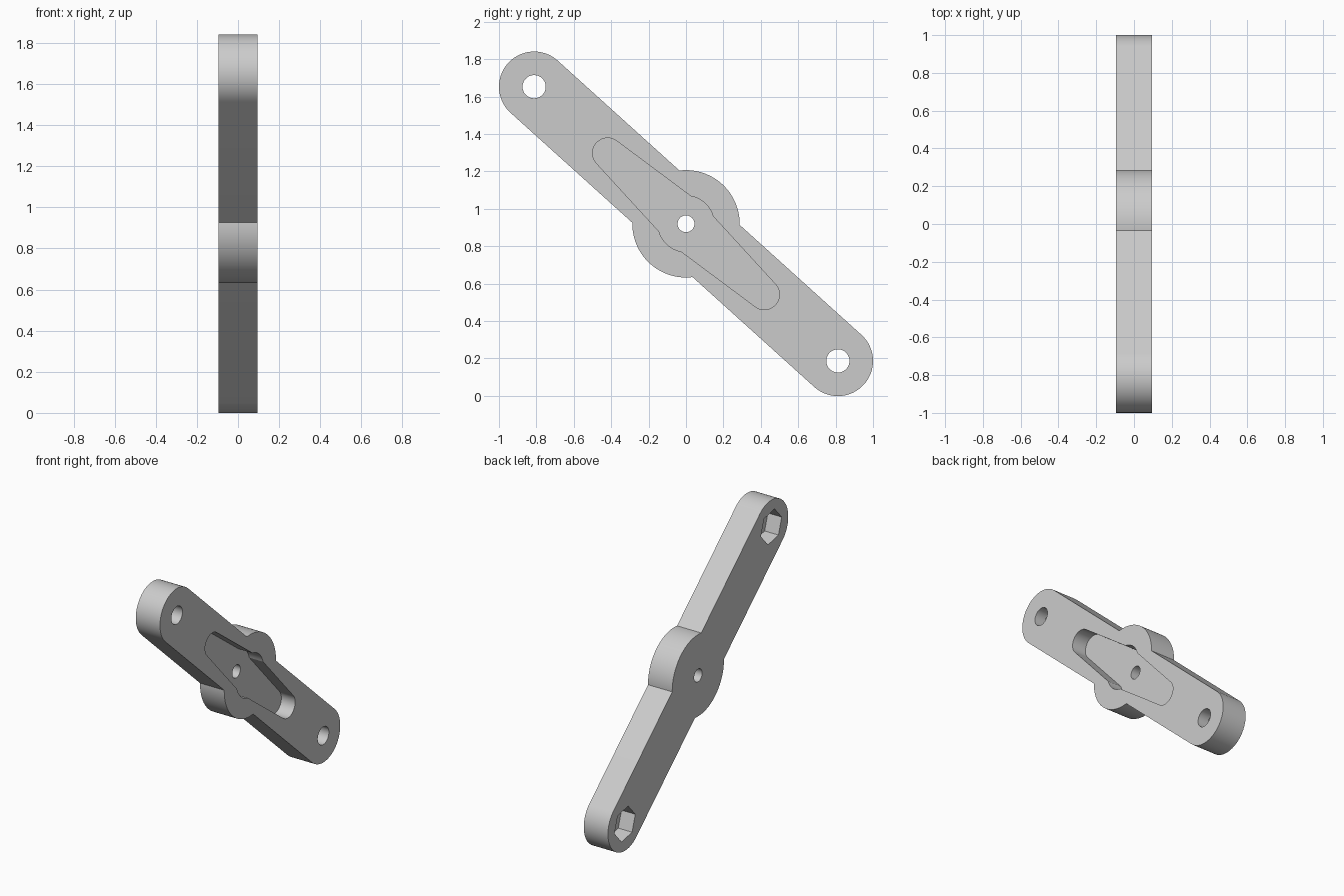
import bpy, bmesh
from math import sin, cos, pi, radians, asin, acos, atan2, hypot
from mathutils import Matrix, Vector

if "Cube" in bpy.data.objects:
    bpy.data.objects.remove(bpy.data.objects["Cube"], do_unlink=True)

HALF = 0.094                       # half thickness
END_Y, END_Z = 0.812, 0.733        # pivot hole offset from the centre
REACH = hypot(END_Y, END_Z)
PLACE = Matrix.Translation((0, 0, 0.92)) @ Matrix.Rotation(atan2(-END_Z, END_Y), 4, "X")

grey = bpy.data.materials.new("plain grey")
grey.use_nodes = True
grey.diffuse_color = (0.6, 0.6, 0.6, 1)
grey.node_tree.nodes["Principled BSDF"].inputs["Base Color"].default_value = (0.6, 0.6, 0.6, 1)


def arc(centre, radius, start, end, steps):
    """Points along an arc centred on the arm's long axis."""
    angles = [start + (end - start) * i / steps for i in range(steps + 1)]
    return [(centre + radius * cos(a), radius * sin(a)) for a in angles]


def ring(centre, radius, sides, start=0):
    return arc(centre, radius, start, start + 2 * pi, sides)[:-1]


def both_ends(half):
    """Close a half outline with its half-turn copy."""
    return half + [(-u, -v) for u, v in half]


def prism(name, outline, x0, x1):
    """Extrude an outline across the thickness and tilt it into place."""
    bm = bmesh.new()
    face = bm.faces.new([bm.verts.new((x0, u, v)) for u, v in outline])
    top = bmesh.ops.extrude_face_region(bm, geom=[face])["geom"]
    moved = [g for g in top if isinstance(g, bmesh.types.BMVert)]
    bmesh.ops.translate(bm, verts=moved, vec=Vector((x1 - x0, 0, 0)))
    bmesh.ops.recalc_face_normals(bm, faces=bm.faces)
    bm.transform(PLACE)
    mesh = bpy.data.meshes.new(name)
    bm.to_mesh(mesh)
    bm.free()
    mesh.materials.append(grey)
    obj = bpy.data.objects.new(name, mesh)
    bpy.context.collection.objects.link(obj)
    return obj


# Arm with rounded ends and a round central hub
END_R, HUB_R = 0.188, 0.287
meet = asin(END_R / HUB_R)
arm = prism("lever_arm", both_ends(
    arc(REACH, END_R, -pi / 2, pi / 2, 40) + arc(0, HUB_R, meet, pi - meet, 40)), -HALF, HALF)

# Tapered recess with a slightly bulging middle
TIP, TIP_R, MID_R, BULGE_R = 0.564, 0.081, 0.134, 0.15
lean = pi / 2 - asin((MID_R - TIP_R) / TIP)
enter = lean - acos(MID_R / BULGE_R)
recess = both_ends(arc(TIP, TIP_R, -lean, lean, 24) + arc(0, BULGE_R, enter, pi - enter, 16))

OUT = HALF + 0.05
cutters = [prism("recess_cutter", recess, HALF - 0.107, OUT),
           prism("centre_hole_cutter", ring(0, 0.045, 40), -OUT, OUT)]

# Pivot holes with hexagonal nut pockets on the far face
for side, label in ((-1, "upper"), (1, "lower")):
    cutters.append(prism(label + "_hole_cutter", ring(side * REACH, 0.062, 40), -OUT, OUT))
    cutters.append(prism(label + "_nut_cutter", ring(side * REACH, 0.118, 6, radians(30)),
                         -OUT, -HALF + 0.107))

bpy.context.view_layer.objects.active = arm
for cutter in cutters:
    cutter.hide_render = True
    cut = arm.modifiers.new(cutter.name, "BOOLEAN")
    cut.operation = "DIFFERENCE"
    cut.solver = "EXACT"
    cut.object = cutter
    bpy.ops.object.modifier_apply(modifier=cut.name)
    bpy.data.objects.remove(cutter, do_unlink=True)

bpy.ops.object.select_all(action="DESELECT")
arm.select_set(True)
bpy.ops.object.shade_smooth_by_angle(angle=radians(20))
